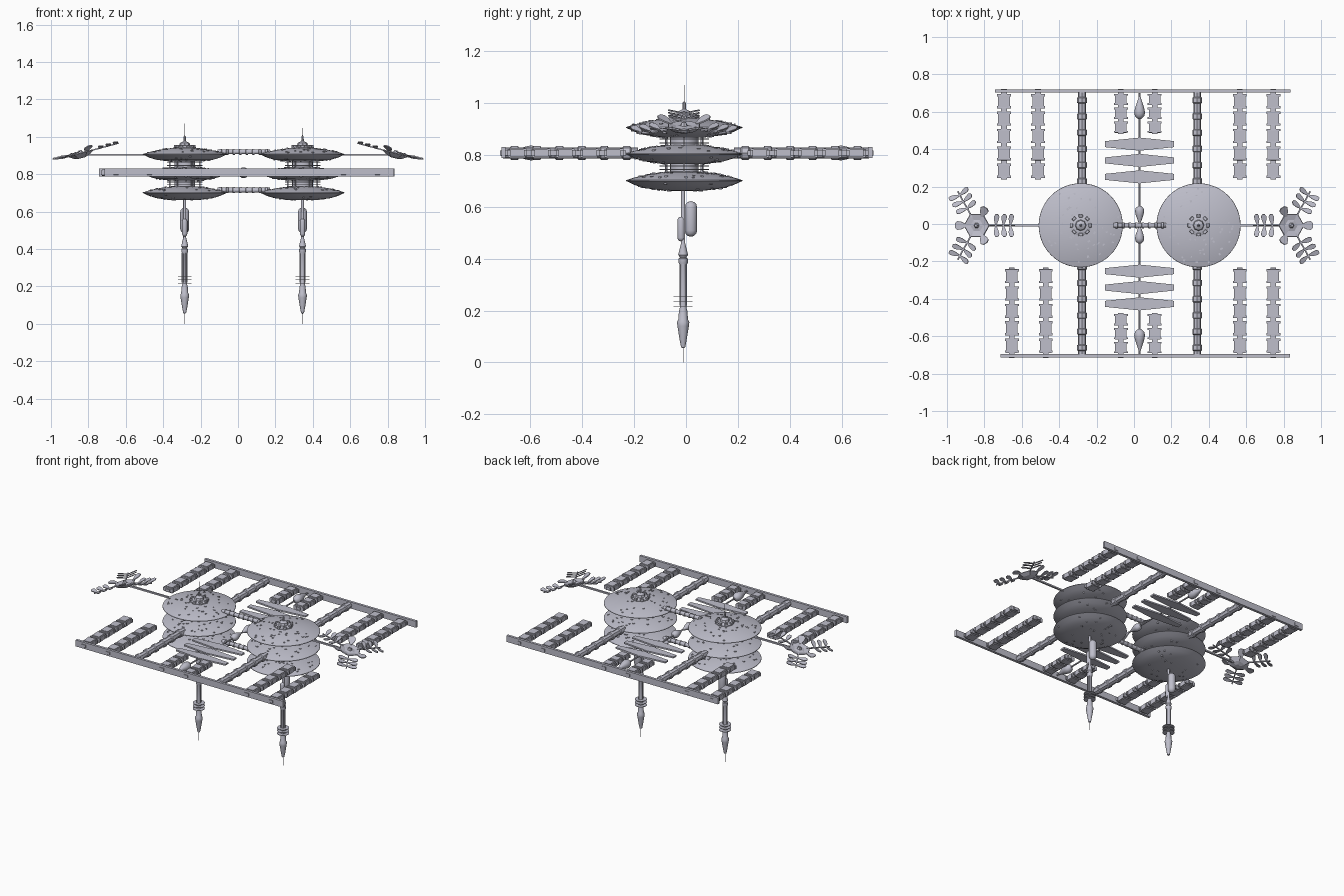
import bpy, bmesh, math, random
from mathutils import Matrix, Vector

if "Cube" in bpy.data.objects:
    bpy.data.objects.remove(bpy.data.objects["Cube"])

random.seed(4)
T, R = Matrix.Translation, lambda deg, axis: Matrix.Rotation(math.radians(deg), 4, axis)

hull_grey = bpy.data.materials.new("hull_grey")
hull_grey.use_nodes = True
hull_grey.diffuse_color = (0.52, 0.52, 0.6, 1)
hull_grey.node_tree.nodes["Principled BSDF"].inputs["Base Color"].default_value = (0.52, 0.52, 0.6, 1)


def finish(name, bm, matrix, smooth=True):
    bmesh.ops.recalc_face_normals(bm, faces=bm.faces)
    mesh = bpy.data.meshes.new(name)
    bm.to_mesh(mesh)
    bm.free()
    mesh.materials.append(hull_grey)
    obj = bpy.data.objects.new(name, mesh)
    bpy.context.collection.objects.link(obj)
    obj.matrix_world = matrix
    if smooth:
        bpy.ops.object.select_all(action="DESELECT")
        obj.select_set(True)
        bpy.context.view_layer.objects.active = obj
        bpy.ops.object.shade_smooth_by_angle(angle=math.radians(35))
    return obj


def lathe(name, profile, matrix, sides=16):
    """Spin a (radius, height) profile about local z and close both ends."""
    bm = bmesh.new()
    rings = []
    for radius, height in profile:
        rings.append([bm.verts.new((radius * math.cos(i * math.tau / sides),
                                    radius * math.sin(i * math.tau / sides), height))
                      for i in range(sides)])
    for low, high in zip(rings, rings[1:]):
        for i in range(sides):
            j = (i + 1) % sides
            bm.faces.new((low[i], low[j], high[j], high[i]))
    bm.faces.new(rings[0])
    bm.faces.new(rings[-1])
    return finish(name, bm, matrix, sides > 6)


def add_box(bm, size, matrix):
    bmesh.ops.create_cube(bm, size=1, matrix=matrix @ Matrix.Diagonal((*size, 1)))


def box(name, size, matrix, bevel=0):
    bm = bmesh.new()
    add_box(bm, size, Matrix())
    if bevel:
        bmesh.ops.bevel(bm, geom=bm.edges[:], offset=bevel, segments=1, affect="EDGES")
    return finish(name, bm, matrix, False)


def add_plate(bm, outline, thickness, matrix):
    low, high = ([bm.verts.new(matrix @ Vector((x, y, s * thickness / 2))) for x, y in outline]
                 for s in (-1, 1))
    bm.faces.new(low)
    bm.faces.new(high)
    for i in range(len(outline)):
        j = (i + 1) % len(outline)
        bm.faces.new((low[i], low[j], high[j], high[i]))


def collared(name, length, radius, count, matrix, sides=12):
    """Tube along local z with evenly spaced raised collars."""
    profile = [(radius, 0)]
    pitch = length / count
    for i in range(count):
        mid = (i + 0.5) * pitch
        for scale, offset in ((1, -0.2), (1.25, -0.15), (1.25, 0.15), (1, 0.2)):
            profile.append((radius * scale, mid + offset * pitch))
    return lathe(name, profile + [(radius, length)], matrix, sides)


def capsule(name, radius, length, matrix):
    steps = [math.radians(a) for a in (5, 30, 60, 90)]
    start = [(radius * math.sin(a), radius * (1 - math.cos(a))) for a in steps]
    return lathe(name, start + [(r, length - h) for r, h in reversed(start)], matrix)


# Saucer profile, and the height of its skin at a given radius
SAUCER = [(0.005, -0.039), (0.08, -0.037), (0.15, -0.028), (0.19, -0.016), (0.215, -0.004),
          (0.225, 0), (0.224, 0.003), (0.19, 0.014), (0.13, 0.027), (0.07, 0.035), (0.005, 0.038)]


def skin_height(radius, upper):
    half = SAUCER[6:] if upper else SAUCER[:5]
    for (a, za), (b, zb) in zip(half, half[1:]):
        if min(a, b) <= radius <= max(a, b):
            return za + (zb - za) * (radius - a) / (b - a)
    return 0


def saucer_stack(side, x):
    base = T((x, -0.007, 0))
    for level, z in (("lower", 0.7), ("middle", 0.803), ("upper", 0.905)):
        lathe(f"{side}_{level}_saucer", SAUCER, base @ T((0, 0, z)), 48)
        # Small hatches scattered over the skin
        bm = bmesh.new()
        for i in range(70):
            upper = i % 3 > 0
            radius, angle = random.uniform(0.07, 0.205), random.uniform(0, 360)
            spot = R(angle, "Z") @ T((radius, 0, skin_height(radius, upper)))
            add_box(bm, (random.uniform(0.005, 0.012), random.uniform(0.006, 0.014), 0.007), spot)
        finish(f"{side}_{level}_hatches", bm, base @ T((0, 0, z)), False)
    # Necks with thin decks and struts between saucers
    for z in (0.752, 0.855):
        lathe(f"{side}_neck", [(0.055, -0.03), (0.055, 0.03)], base @ T((0, 0, z)), 20)
        for offset in (-0.008, 0.006):
            lathe(f"{side}_neck_deck", [(0.095, -0.002), (0.095, 0.002)],
                  base @ T((0, 0, z + offset)), 20)
        for i in range(6):
            box(f"{side}_neck_strut", (0.008, 0.008, 0.06), base @ R(i * 60, "Z") @ T((0.08, 0, z)))
    # Crown and spire
    crown = base @ T((0, 0, 0.937))
    lathe(f"{side}_crown", [(0.06, 0), (0.06, 0.008), (0.045, 0.016), (0.03, 0.016),
                            (0.026, 0.03), (0.014, 0.036), (0.007, 0.04), (0.006, 0.065),
                            (0.0015, 0.07), (0.001, 0.133)], crown, 8)
    for i in range(8):
        box(f"{side}_crown_block", (0.016, 0.022, 0.014),
            crown @ R(i * 45, "Z") @ T((0.05, 0, 0.013)), 0.002)
    # Hanging mast
    mast = base @ T((0, -0.004, 0))
    lathe(f"{side}_mast", [(0.0012, 0), (0.0015, 0.055), (0.008, 0.058), (0.014, 0.09),
                           (0.022, 0.14), (0.024, 0.155), (0.019, 0.165), (0.016, 0.2),
                           (0.013, 0.21), (0.013, 0.375), (0.018, 0.385), (0.018, 0.4),
                           (0.012, 0.405), (0.019, 0.415), (0.008, 0.46), (0.008, 0.67)], mast)
    for z in (0.217, 0.236, 0.255):
        lathe(f"{side}_mast_ring", [(0.037, -0.0015), (0.037, 0.0015)], mast @ T((0, 0, z)), 16)
    for i in range(6):
        box(f"{side}_mast_rib", (0.004, 0.004, 0.16), mast @ R(i * 60, "Z") @ T((0.014, 0, 0.3)))
    capsule(f"{side}_large_tank", 0.024, 0.137, mast @ T((0, 0.03, 0.485)))
    capsule(f"{side}_small_tank", 0.014, 0.095, mast @ T((0, -0.008, 0.467)))


saucer_stack("right", -0.285)
saucer_stack("left", 0.345)

# Bridges between the two stacks
for name, z in (("upper_bridge", 0.92), ("lower_bridge", 0.715)):
    collared(name, 0.28, 0.013, 8, T((-0.11, -0.007, z)) @ R(90, "Y"))

# Long outer rails
box("front_rail", (1.55, 0.017, 0.043), T((0.06, -0.704, 0.81)))
box("back_rail", (1.58, 0.017, 0.043), T((0.048, 0.711, 0.81)))

# Spokes from the stacks to the rails
for x in (-0.278, 0.338):
    for end, turn in (("front", 90), ("back", -90)):
        collared(f"{end}_spoke", 0.52, 0.021, 6,
                 T((x, 0.185 if end == "back" else -0.185, 0.808)) @ R(turn, "X"), 8)


def container_row(name, x, sign, count, pitch):
    """Chain of cargo boxes running inward from a rail."""
    bm = bmesh.new()
    add_box(bm, (0.03, count * pitch + 0.02, 0.018), T((0, count * pitch / 2 - 0.01, 0)))
    for i in range(count):
        mid = (i + 0.5) * pitch
        add_box(bm, (0.062, pitch * 0.8, 0.03), T((0, mid, 0)) @ R(3, "X"))
        add_box(bm, (0.05, pitch * 0.66, 0.038), T((0, mid, 0)))
        for end in (-0.34, 0.34):
            add_box(bm, (0.074, pitch * 0.13, 0.022), T((0, mid + end * pitch, 0)))
    rail = 0.703 if sign > 0 else 0.697
    finish(name, bm, T((x, sign * rail, 0.808)) @ R(180 if sign > 0 else 0, "Z"), False)
    if count > 3:
        box(f"{name}_cap", (0.03, 0.03, 0.018), T((x, sign * (rail + 0.004), 0.805)), 0.003)


for x in (-0.695, -0.513, 0.565, 0.745):
    container_row("back_containers", x, 1, 5, 0.093)
for x in (-0.653, -0.472, 0.565, 0.745):
    container_row("front_containers", x, -1, 5, 0.093)
for x in (-0.07, 0.11):
    for sign in (1, -1):
        container_row("short_containers", x, sign, 3, 0.074)

# Central spine with tapered panels and bulbs
SPINE_X, SPINE_Z = 0.03, 0.808
lathe("spine", [(0.005, -0.7), (0.005, 0.7)], T((SPINE_X, 0, SPINE_Z)) @ R(90, "X"), 8)
PANEL = [(-0.185, -0.016), (0, -0.035), (0.185, -0.016), (0.185, 0.016), (0, 0.035), (-0.185, 0.016)]
BULB = [(0.004, 0), (0.014, 0.03), (0.024, 0.06), (0.029, 0.085), (0.025, 0.105), (0.012, 0.118), (0.003, 0.122)]
for sign in (1, -1):
    for y in (0.252, 0.34, 0.427):
        bm = bmesh.new()
        add_plate(bm, PANEL, 0.01, Matrix())
        finish("spine_panel", bm, T((SPINE_X, sign * y, SPINE_Z)), False)
    outward = R(-90 * sign, "X")
    lathe("outer_bulb", [(r, 0.122 - h) for r, h in reversed(BULB)],
          T((SPINE_X, sign * 0.56, SPINE_Z)) @ outward)
    lathe("inner_bulb", [(r * 0.85, h * 0.8) for r, h in BULB],
          T((SPINE_X, sign * 0.004 - 0.004, SPINE_Z)) @ outward)

# Leaf outline used by the outrigger arrays
LEAF = [(0, -0.003), (0.03, -0.012), (0.05, -0.014), (0.062, -0.007),
        (0.062, 0.007), (0.05, 0.014), (0.03, 0.012), (0, 0.003)]


def outrigger(side, x, turn):
    """Tilted dish carrying three leafed arms and three petals; local +x points inward."""
    frame = T((x, -0.008, 0.908)) @ R(turn, "Z") @ R(-15, "Y")
    lathe(f"{side}_dish", [(0.018, -0.022), (0.045, -0.014), (0.072, 0.004), (0.068, 0.008),
                           (0.035, 0.002), (0.015, 0.006), (0.008, 0.02)], frame, 6)
    for k in range(3):
        arm = bmesh.new()
        add_box(arm, (0.16, 0.007, 0.007), T((0.13, 0, 0.004)))
        for reach in (0.105, 0.147, 0.186):
            for s in (-1, 1):
                add_plate(arm, LEAF, 0.005,
                          T((reach, 0, 0.004)) @ R(80 * s, "Z") @ R(-10, "Y") @ R(12 * s, "X"))
        finish(f"{side}_leaf_arm", arm, frame @ R(k * 120, "Z"), False)
        petal = bmesh.new()
        add_plate(petal, [(a, b * 1.7) for a, b in LEAF], 0.006, Matrix())
        finish(f"{side}_petal", petal,
               frame @ R(k * 120 + 60, "Z") @ T((0.055, 0, 0.005)) @ R(-25 if k != 1 else -8, "Y"), False)
    # Boom back to the upper saucer
    length = 0.36
    box(f"{side}_boom", (length, 0.012, 0.01), frame @ R(15, "Y") @ T((length / 2, 0, -0.004)))


outrigger("right", -0.84, 0)
outrigger("left", 0.84, 180)
